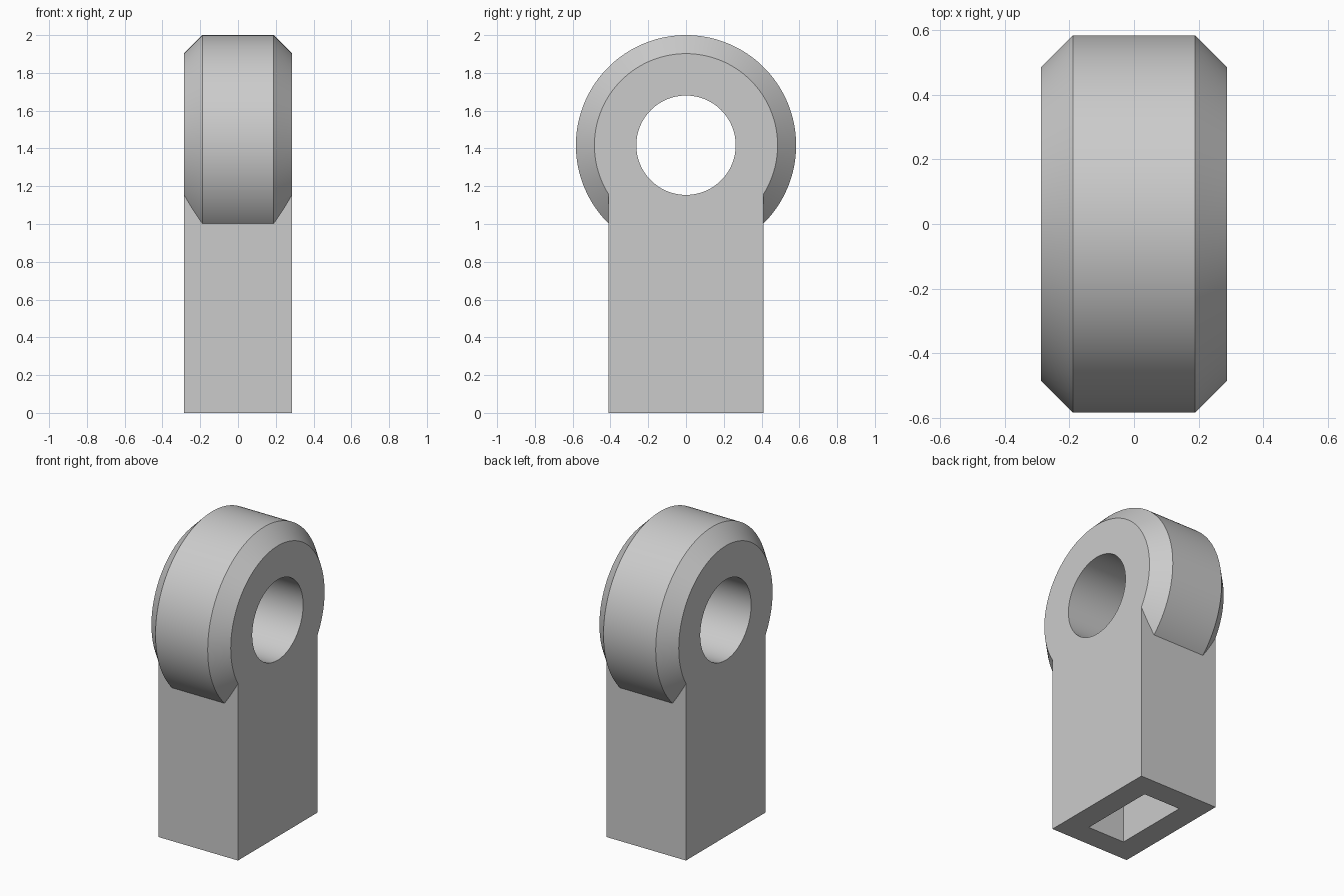
import bpy
import bmesh
from math import cos, sin, tau, radians

default = bpy.data.objects.get("Cube")
if default:
    bpy.data.objects.remove(default, do_unlink=True)

HALF_W = 0.287      # half width of the whole part along x
HALF_D = 0.41       # half depth of the shank along y
EYE_Z = 1.417       # height of the eye centre
EYE_R = 0.583
CHAMFER = 0.098
HOLE_R = 0.263
WALL = 0.153        # wall around the socket
SIDES = 128

grey = bpy.data.materials.new("light grey")
grey.use_nodes = True
colour = (0.6, 0.6, 0.6, 1)
grey.diffuse_color = colour
grey.node_tree.nodes["Principled BSDF"].inputs["Base Color"].default_value = colour


def finish(name, bm):
    bmesh.ops.recalc_face_normals(bm, faces=bm.faces)
    mesh = bpy.data.meshes.new(name)
    bm.to_mesh(mesh)
    bm.free()
    mesh.materials.append(grey)
    obj = bpy.data.objects.new(name, mesh)
    bpy.context.collection.objects.link(obj)
    return obj


def turned(name, profile):
    """Solid turned about the eye axis from (x, radius) pairs."""
    bm = bmesh.new()
    rings = []
    for x, r in profile:
        rings.append([bm.verts.new((x, r * sin(tau * i / SIDES), EYE_Z + r * cos(tau * i / SIDES)))
                      for i in range(SIDES)])
    for a, b in zip(rings, rings[1:]):
        for i in range(SIDES):
            j = (i + 1) % SIDES
            bm.faces.new((a[i], a[j], b[j], b[i]))
    bm.faces.new(rings[0])
    bm.faces.new(rings[-1])
    return finish(name, bm)


def block(name, half_x, half_y, z0, z1):
    bm = bmesh.new()
    bmesh.ops.create_cube(bm, size=2)
    for v in bm.verts:
        v.co = (v.co.x * half_x, v.co.y * half_y, z1 if v.co.z > 0 else z0)
    return finish(name, bm)


def combine(target, tool, operation):
    mod = target.modifiers.new(operation.lower(), "BOOLEAN")
    mod.operation = operation
    mod.solver = "EXACT"
    mod.object = tool
    bpy.context.view_layer.objects.active = target
    bpy.ops.object.modifier_apply(modifier=mod.name)
    bpy.data.objects.remove(tool, do_unlink=True)


# Chamfered round eye
flat = HALF_W - CHAMFER
rim = EYE_R - CHAMFER
eye = turned("rod_end", [(-HALF_W, rim), (-flat, EYE_R), (flat, EYE_R), (HALF_W, rim)])

# Square shank joined to the eye
combine(eye, block("shank", HALF_W, HALF_D, 0, EYE_Z), "UNION")

# Through hole in the eye and blind socket in the shank
combine(eye, turned("hole_cutter", [(-1, HOLE_R), (1, HOLE_R)]), "DIFFERENCE")
combine(eye, block("socket_cutter", HALF_W - WALL, HALF_D - WALL, -0.5, 1.0), "DIFFERENCE")

# Smooth curved walls, sharp edges
bpy.ops.object.select_all(action="DESELECT")
eye.select_set(True)
bpy.context.view_layer.objects.active = eye
bpy.ops.object.shade_smooth_by_angle(angle=radians(25))
